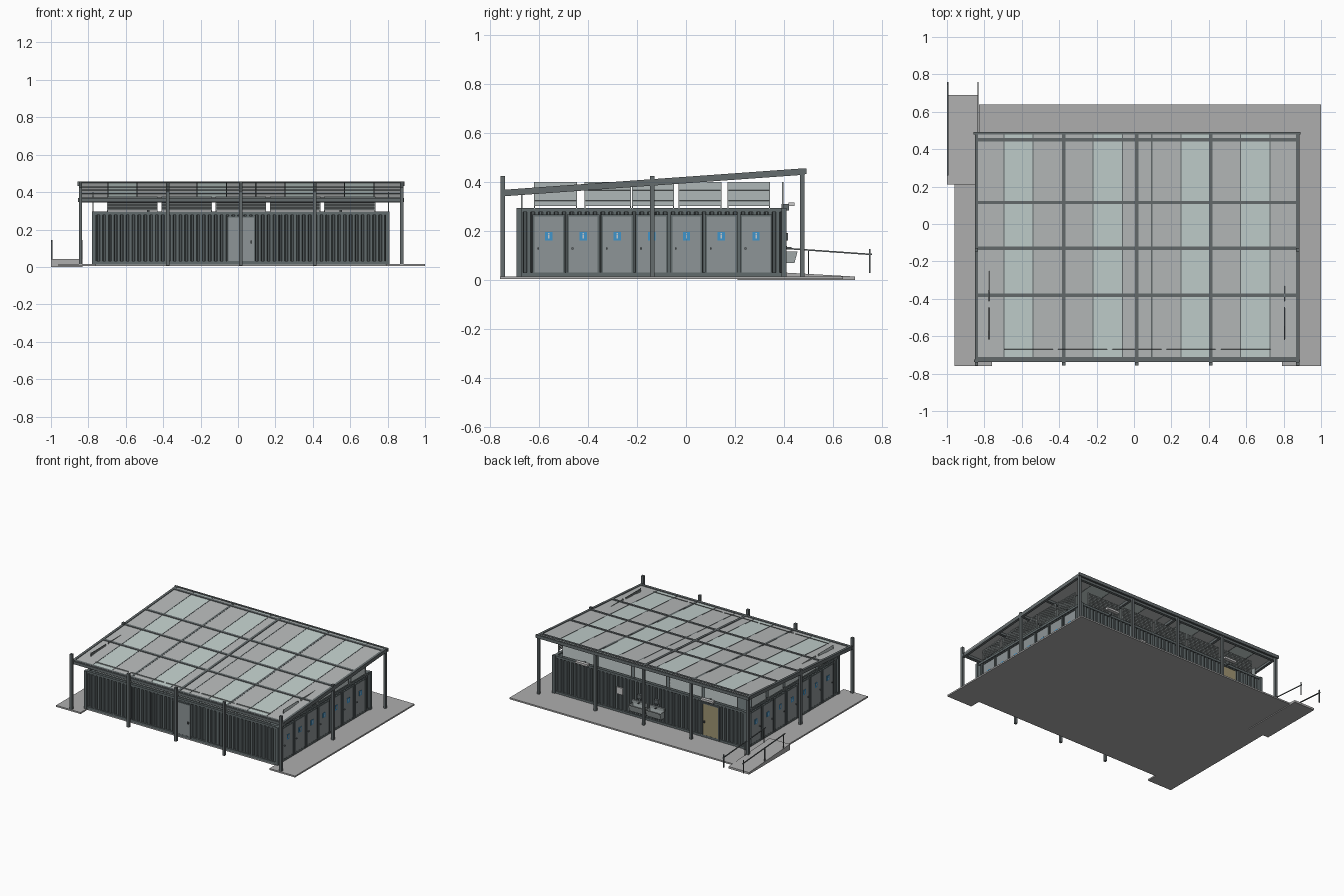
import bpy, bmesh, math
from mathutils import Vector, Matrix

if "Cube" in bpy.data.objects:
    bpy.data.objects.remove(bpy.data.objects["Cube"])


def mat(name, r, g, b):
    m = bpy.data.materials.new(name)
    m.diffuse_color = (r, g, b, 1)
    m.use_nodes = True
    m.node_tree.nodes["Principled BSDF"].inputs["Base Color"].default_value = m.diffuse_color
    return m


STEEL = mat("dark_steel", .13, .15, .155)
WALL = mat("wall_grey", .12, .145, .15)
DOOR = mat("door_grey", .27, .30, .31)
SLAB = mat("concrete", .42, .42, .42)
SHEET = mat("roof_sheet", .48, .50, .50)
LIGHT = mat("skylight_sheet", .55, .64, .62)
MESH = mat("louvre_grey", .35, .39, .39)
BLUE = mat("sign_blue", .05, .30, .60)
WHITE = mat("white", .75, .75, .73)
TAN = mat("tan_door", .35, .30, .17)


def finish(name, bm, m):
    bmesh.ops.recalc_face_normals(bm, faces=bm.faces)
    me = bpy.data.meshes.new(name)
    bm.to_mesh(me)
    bm.free()
    me.materials.append(m)
    ob = bpy.data.objects.new(name, me)
    bpy.context.collection.objects.link(ob)
    return ob


def add_box(bm, x0, x1, y0, y1, z0, z1, tilt=None):
    size = Matrix.Diagonal((x1 - x0, y1 - y0, z1 - z0, 1))
    place = Matrix.Translation(((x0 + x1) / 2, (y0 + y1) / 2, (z0 + z1) / 2))
    bmesh.ops.create_cube(bm, size=1, matrix=place @ (tilt or Matrix()) @ size)


def boxes(name, items, m):
    bm = bmesh.new()
    for it in items:
        add_box(bm, *it)
    return finish(name, bm, m)


def prism(name, pts, direction, m):
    bm = bmesh.new()
    f = bm.faces.new([bm.verts.new(p) for p in pts])
    r = bmesh.ops.extrude_face_region(bm, geom=[f])
    bmesh.ops.translate(bm, vec=direction,
                        verts=[v for v in r["geom"] if isinstance(v, bmesh.types.BMVert)])
    return finish(name, bm, m)


CX = .015                       # building centre line in x
X0, X1, Y0, Y1 = -.77, .80, -.68, .40
POST_X = (-.842, -.375, .015, .41, .876)


def roof_z(y):                  # middle of the sloping roof structure
    return .357 + (y + .74) * .0715


# ground slab with recessed front, and the access ramp
prism("ground_slab", [(x, y, .005) for x, y in (
    (-.96, -.76), (-.76, -.76), (-.76, -.68), (.79, -.68), (.79, -.76), (1, -.76),
    (1, .64), (-.83, .64), (-.83, .21), (-.96, .21))], (0, 0, .011), SLAB)
prism("ramp", [(-1, .21, 0), (-1, .69, 0), (-1, .69, .015), (-1, .21, .042)], (.168, 0, 0), SLAB)


# ramp handrails
def rail_z(y):
    return .14 - (y - .26) * .07


for side, x in (("outer", -.996), ("inner", -.835)):
    prism(side + "_handrail", [(x - .003, y, rail_z(y) + d) for y, d in
          ((.26, -.003), (.76, -.003), (.76, .003), (.26, .003))], (.006, 0, 0), STEEL)
    boxes(side + "_handrail_posts",
          [(x - .003, x + .003, y - .003, y + .003, b, rail_z(y) + t)
           for y, b, t in ((.28, .03, 0), (.50, .02, 0), (.75, .03, .022))], STEEL)


# corrugated building shell: trapezoid profile walked round the perimeter
def corrugate(a, b, n, depth=.01):
    a, b = Vector(a), Vector(b)
    d = (b - a).normalized()
    inward = Vector((-d.y, d.x, 0)) * depth
    step = (b - a) / n
    pts = []
    for i in range(n):
        p = a + step * i
        pts += [p, p + step * .45, p + step * .6 + inward, p + step * .85 + inward]
    return pts


z = .03
corners = [(X0, Y0, z), (X1, Y0, z), (X1, Y1, z), (X0, Y1, z)]
loop = []
for i, n in enumerate((50, 34, 50, 34)):
    loop += corrugate(corners[i], corners[(i + 1) % 4], n)
prism("corrugated_walls", loop, (0, 0, .255), WALL)

# container frame: bottom and top rails with corner posts
frame = []
for z0, z1 in ((.014, .032), (.278, .295)):
    frame += [(X0, X1, Y0 - .004, Y0 + .016, z0, z1), (X0, X1, Y1 - .016, Y1 + .004, z0, z1),
              (X0 - .004, X0 + .016, Y0, Y1, z0, z1), (X1 - .016, X1 + .004, Y0, Y1, z0, z1)]
for x in (X0, X1):
    for y in (Y0, Y1):
        frame.append((x - .011, x + .011, y - .011, y + .011, .014, .295))
for x in (-.54, -.39, -.235, .225, .32, .48, .65):
    frame.append((x - .004, x + .004, Y0 - .003, Y0 + .01, .02, .29))
boxes("container_frame", frame, WALL)

# seven cubicle doors on each side, mirrored about the centre line
DOORS_Y = (-.56, -.42, -.28, -.14, .002, .144, .286)


def both(x0, x1, *rest):
    return [(x0, x1, *rest), (2 * CX - x1, 2 * CX - x0, *rest)]


jambs, leaves, signs, symbols, knobs = [], [], [], [], []
for y in DOORS_Y:
    for a, b, c, d in ((-.066, -.058, .02, .268), (.058, .066, .02, .268), (-.066, .066, .26, .268)):
        jambs += both(X1 - .012, X1 + .008, y + a, y + b, c, d)
    leaves += both(X1 - .012, X1 + .003, y - .058, y + .058, .022, .26)
    signs += both(X1 + .003, X1 + .006, y - .015, y + .015, .162, .197)
    symbols += both(X1 + .006, X1 + .007, y - .003, y + .003, .17, .185)
    symbols += both(X1 + .006, X1 + .007, y - .003, y + .003, .187, .192)
    knobs += both(X1 + .003, X1 + .011, y - .047, y - .040, .126, .133)
boxes("side_door_frames", jambs, WALL)
boxes("side_doors", leaves, DOOR)
boxes("door_signs", signs, BLUE)
boxes("door_sign_symbols", symbols, WHITE)
boxes("door_knobs", knobs, STEEL)


# service doors at front and back
def wall_door(name, xa, xb, y, s, m):
    def yy(a, b):
        return tuple(sorted((y + s * a, y + s * b)))
    boxes(name + "_frame", [(xa - .008, xa, *yy(-.012, .008), .02, .272),
                            (xb, xb + .008, *yy(-.012, .008), .02, .272),
                            (xa - .008, xb + .008, *yy(-.012, .008), .264, .272)], WALL)
    boxes(name, [(xa, xb, *yy(-.012, .003), .02, .264)], m)
    boxes(name + "_handle", [(xb - .018, xb - .01, *yy(.003, .012), .125, .14)], STEEL)


wall_door("front_door", -.05, .085, Y0, -1, DOOR)
wall_door("back_door", -.55, -.42, Y1, 1, TAN)

# hand basins with taps, and the wall fittings behind them
for i, x in enumerate((.095, -.045)):
    bm = bmesh.new()
    add_box(bm, x - .06, x + .06, Y1, Y1 + .055, .07, .118)
    for v in bm.verts:
        if v.co.z < .08 and v.co.y > Y1 + .03:
            v.co.y -= .012
    top = [f for f in bm.faces if f.normal.z > .9]
    bmesh.ops.inset_region(bm, faces=top, thickness=.008)
    bmesh.ops.translate(bm, verts=top[0].verts, vec=(0, 0, -.025))
    add_box(bm, x - .06, x + .06, Y1 - .005, Y1 + .006, .118, .138)
    finish("basin_%d" % (i + 1), bm, MESH)
    boxes("tap_%d" % (i + 1), [(x - .003, x + .003, Y1, Y1 + .03, .13, .136),
                              (x - .016, x + .016, Y1, Y1 + .016, .163, .193)], STEEL)
boxes("notice_panel", [(.235, .285, Y1, Y1 + .008, .15, .20)], WHITE)
boxes("back_lamps", [(x - .05, x + .05, Y1 + .018, Y1 + .042, .303, .318) for x in (.55, -.48)], WHITE)
boxes("back_lamp_brackets", [(x - .006, x + .006, Y1 - .01, Y1 + .02, .285, .312)
                             for x in (.55, -.48)], STEEL)

# louvred ventilation panels above all four walls
BAY_X = ((-.70, -.43), (-.41, -.14), (-.12, .15), (.17, .44), (.46, .735))
BAY_Y = ((-.62, -.445), (-.415, -.225), (-.22, -.05), (-.03, .145), (.17, .343))
Z_LOW, Z_HIGH, ROWS = .303, .40, 9
for name, pos, sgn, bays, along_x in (
        ("front", -.67, 1, BAY_X, True), ("back", .395, -1, BAY_X, True),
        ("right", .805, -1, BAY_Y, False), ("left", -.775, 1, BAY_Y, False)):
    top = .375 if name == "front" else Z_HIGH
    pitch = (top - Z_LOW) / ROWS
    bm = bmesh.new()
    for a, b in bays:
        for i in range(ROWS):
            h = Z_LOW + pitch * (i + .5)
            lo, hi = h - pitch * .55, h + pitch * .55
            if along_x:
                add_box(bm, a, b, pos - .0008, pos + .0008, lo, hi, Matrix.Rotation(-sgn * .35, 4, "X"))
            else:
                add_box(bm, pos - .0008, pos + .0008, a, b, lo, hi, Matrix.Rotation(sgn * .35, 4, "Y"))
        for e in (a, b - .004):
            if along_x:
                add_box(bm, e, e + .004, pos - .003, pos + .003, .29, top)
            else:
                add_box(bm, pos - .003, pos + .003, e, e + .004, .29, top)
    finish(name + "_louvres", bm, MESH)

# canopy posts
boxes("front_posts", [(x - .009, x + .009, -.757, -.739, .008, .425 if i in (0, 4) else .405)
                      for i, x in enumerate(POST_X)], STEEL)
boxes("back_posts", [(x - .009, x + .009, .466, .484, .014, .435) for x in POST_X], STEEL)
boxes("middle_side_posts", [(x - .009, x + .009, -.147, -.129, .014, .425)
                            for x in (POST_X[0], POST_X[4])], STEEL)


# sloping rafters
def sloped(name, xa, xb, ya, yb, low, high, m):
    prism(name, [(xa, ya, roof_z(ya) + low), (xa, yb, roof_z(yb) + low),
                 (xa, yb, roof_z(yb) + high), (xa, ya, roof_z(ya) + high)], (xb - xa, 0, 0), m)


for i, x in enumerate(POST_X):
    sloped("rafter_%d" % (i + 1), x - .009, x + .009, -.74, .485, -.014,
           .0125 if i in (0, 2, 4) else .009, STEEL)

# cross purlins and edge beams
for i, y in enumerate((-.72, -.38, -.13, .115, .45)):
    sloped("purlin_%d" % (i + 1), -.85, .885, y - .009, y + .009, -.012, .0125, STEEL)
boxes("front_gutter", [(-.855, .888, -.738, -.724, .347, .368)], STEEL)
boxes("back_edge_beam", [(-.857, .890, .478, .492, .434, .457)], STEEL)

# roof sheets, alternating with lighter skylight strips
EDGES = (-.85, -.695, -.54, -.375, -.22, -.062, .095, .252, .41, .57, .728, .885)
for i, (a, b) in enumerate(zip(EDGES, EDGES[1:])):
    light = i in (1, 4, 7, 9)
    sloped("%s_%d" % ("skylight_strip" if light else "roof_sheet", i + 1),
           a, b, -.732, .482, .004, .008, LIGHT if light else SHEET)
for i, x in enumerate(EDGES[1:-1]):
    sloped("sheet_joint_%d" % (i + 1), x - .003, x + .003, -.73, .48, .003, .0095, STEEL)
